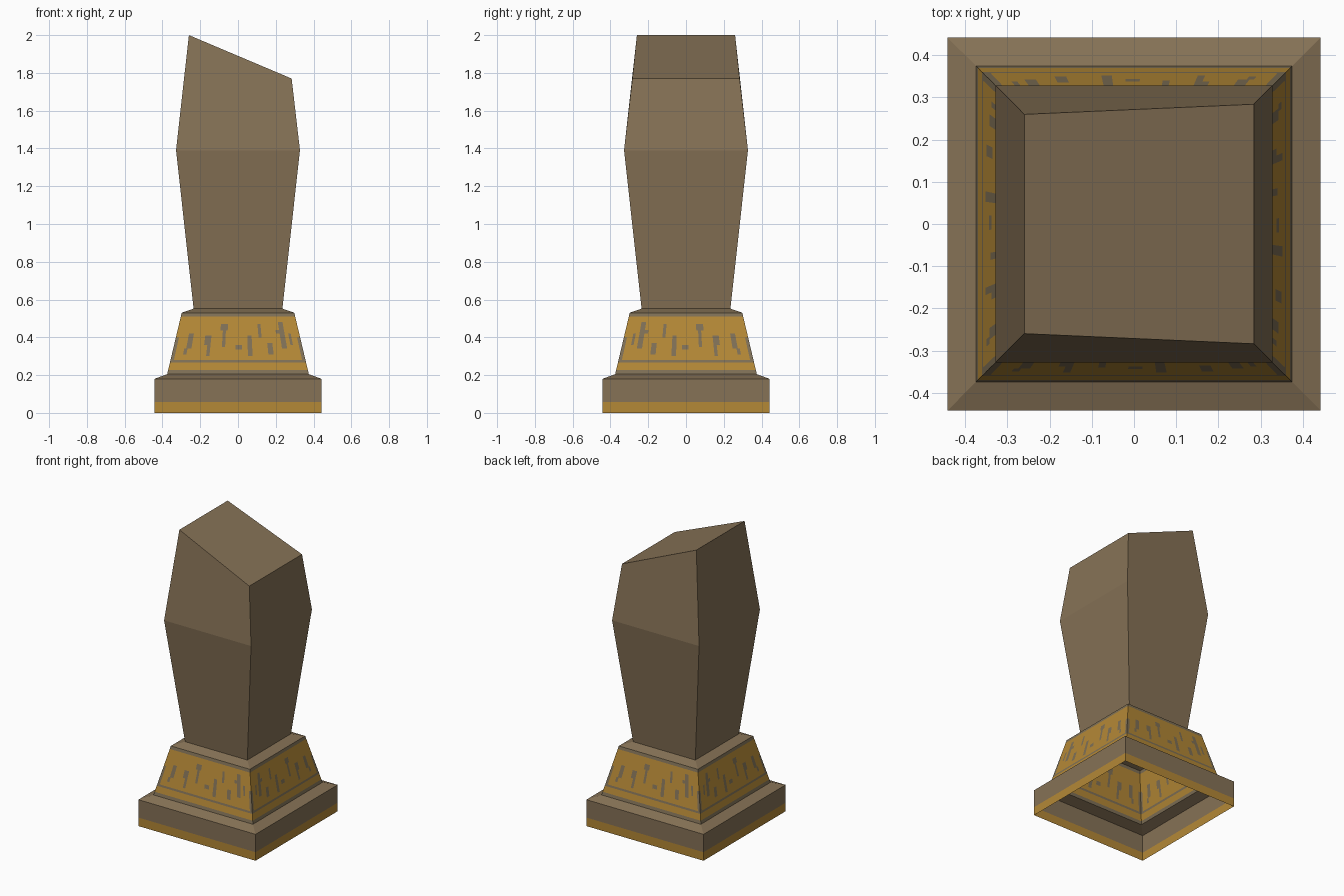
import bpy, bmesh
from mathutils import Matrix, Vector
import math

if "Cube" in bpy.data.objects:
    bpy.data.objects.remove(bpy.data.objects["Cube"])


def material(name, rgb):
    m = bpy.data.materials.new(name)
    lin = [((c / 255 + 0.055) / 1.055) ** 2.4 for c in rgb]
    m.diffuse_color = (*lin, 1)
    m.use_nodes = True
    m.node_tree.nodes["Principled BSDF"].inputs["Base Color"].default_value = m.diffuse_color
    return m


MATS = [material("brown stone", (134, 114, 86)),
        material("ochre gold", (180, 136, 54)),
        material("worn grey brown", (127, 112, 86))]
STONE, GOLD, WORN = range(3)


def finish(bm, name):
    bmesh.ops.remove_doubles(bm, verts=bm.verts, dist=1e-5)
    mesh = bpy.data.meshes.new(name)
    bm.to_mesh(mesh)
    bm.free()
    for m in MATS:
        mesh.materials.append(m)
    ob = bpy.data.objects.new(name, mesh)
    bpy.context.collection.objects.link(ob)
    return ob


def square_loft(name, bands):
    """Open square shell; each band is (half0, z0, half1, z1, material)."""
    bm = bmesh.new()
    for h0, z0, h1, z1, mat in bands:
        for k in range(4):
            rot = Matrix.Rotation(k * math.pi / 2, 3, 'Z')
            pts = [(-h0, -h0, z0), (h0, -h0, z0), (h1, -h1, z1), (-h1, -h1, z1)]
            f = bm.faces.new([bm.verts.new(rot @ Vector(p)) for p in pts])
            f.material_index = mat
    return finish(bm, name)


# Plinth with a gold foot band and sloped ledge
square_loft("plinth", [(0.442, 0, 0.442, 0.058, GOLD),
                       (0.442, 0.058, 0.442, 0.18, STONE),
                       (0.442, 0.18, 0.375, 0.205, STONE)])

# Pedestal: tapered sides cut into gold panels with worn abstract marks
Z0, Z1, H0, H1 = 0.205, 0.53, 0.375, 0.298
LINES = [(-1, 1, Z0, 0.226), (-1, 1, 0.266, 0.279), (-1, 1, 0.51, Z1),
         (-1, -0.95, 0.279, 0.40), (0.95, 1, 0.279, 0.40)]
MARKS = [(-0.80, -0.72, 0.34, 0.42), (-0.83, -0.78, 0.31, 0.34),
         (-0.53, -0.43, 0.36, 0.41), (-0.48, -0.43, 0.30, 0.36),
         (-0.29, -0.17, 0.435, 0.47), (-0.25, -0.20, 0.35, 0.435),
         (-0.04, 0.06, 0.335, 0.36), (0.15, 0.22, 0.30, 0.41),
         (0.33, 0.38, 0.40, 0.47), (0.46, 0.54, 0.31, 0.37),
         (0.68, 0.76, 0.34, 0.48), (0.62, 0.68, 0.42, 0.44),
         (0.82, 0.86, 0.36, 0.42)]

bm = bmesh.new()
for k in range(4):
    rot = Matrix.Rotation(k * math.pi / 2, 3, 'Z')
    marks = [(-b, -a, c, d) for a, b, c, d in MARKS] if k % 2 else MARKS
    rects = LINES + marks
    us = sorted({u for r in rects for u in r[:2]})
    zs = sorted({z for r in rects for z in r[2:]})

    def vert(u, z):
        h = H0 + (H1 - H0) * (z - Z0) / (Z1 - Z0)
        return bm.verts.new(rot @ Vector((u * h, -h, z)))

    for a, b in zip(us, us[1:]):
        for c, d in zip(zs, zs[1:]):
            f = bm.faces.new([vert(a, c), vert(b, c), vert(b, d), vert(a, d)])
            u, z = (a + b) / 2, (c + d) / 2
            worn = any(r[0] < u < r[1] and r[2] < z < r[3] for r in rects)
            f.material_index = WORN if worn else GOLD
finish(bm, "pedestal")

# Sloped collar on top of the pedestal
square_loft("collar", [(H1, Z1, 0.235, 0.552, STONE)])

# Pillar: widens upwards, then narrows to a slanted top
bm = bmesh.new()
CORNERS = [(-1, -1), (1, -1), (1, 1), (-1, 1)]
rings = [[(x * h, y * h, z) for x, y in CORNERS] for h, z in ((0.235, 0.552), (0.328, 1.39))]
rings.append([(x * h, y * h, z) for x, y in CORNERS
              for h, z in [(0.26, 2.0) if x < 0 else (0.284, 1.77)]])
rings = [[bm.verts.new(p) for p in r] for r in rings]
for lo, hi in zip(rings, rings[1:]):
    for i in range(4):
        j = (i + 1) % 4
        bm.faces.new([lo[i], lo[j], hi[j], hi[i]])
bm.faces.new(rings[-1])
finish(bm, "pillar")
